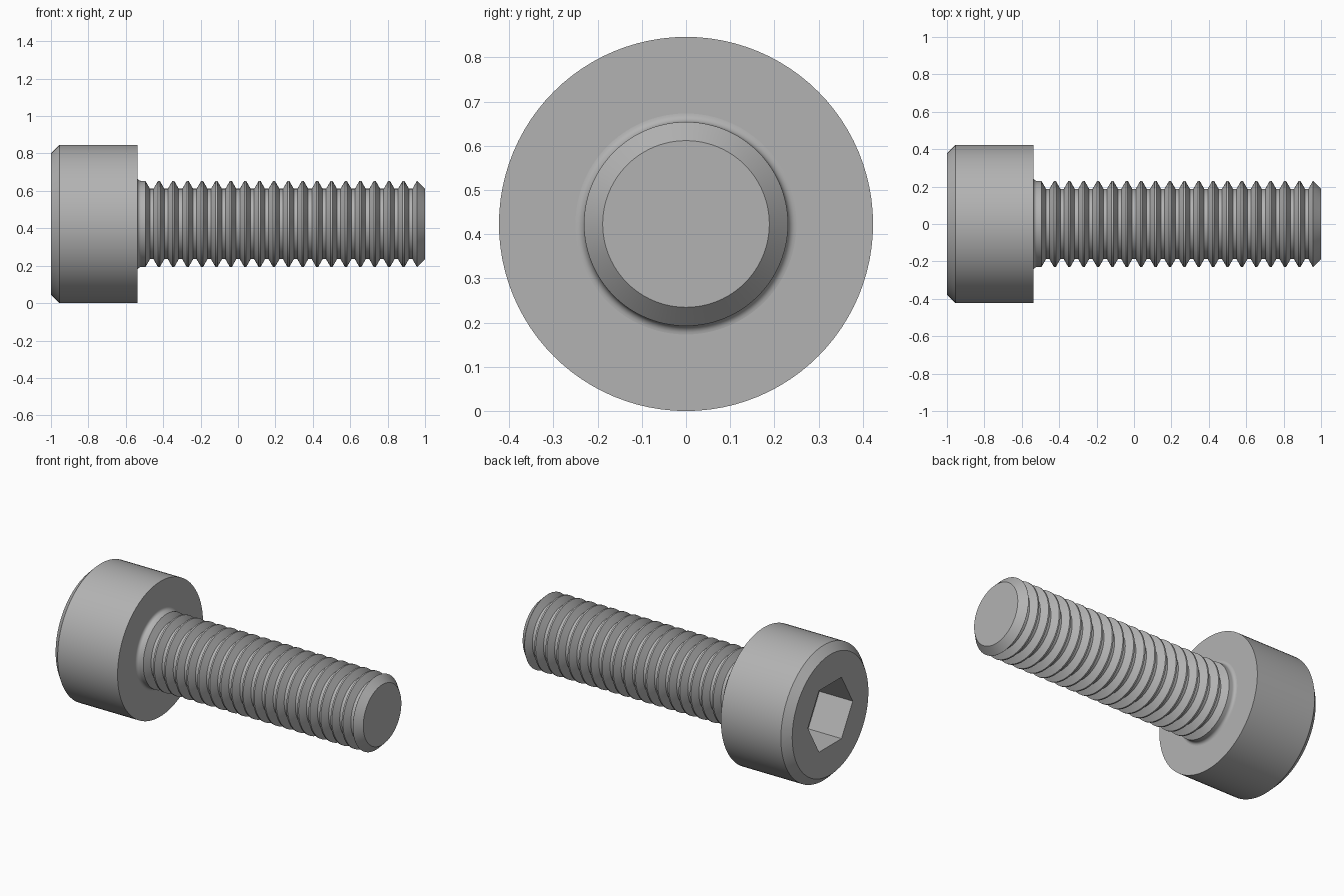
import bpy
import bmesh
from math import cos, sin, pi, radians

SEGMENTS = 96
MM = 2 / 26                     # one millimetre in model units
HEAD_R, SHAFT_R = 5.5 * MM, 3 * MM
HEAD_END = -1 + 6 * MM          # underside of the head
CHAMFER, FILLET = 0.6 * MM, 0.25 * MM
PITCH, DEPTH, GROOVES = MM, 0.55 * MM, 19

if "Cube" in bpy.data.objects:
    bpy.data.objects.remove(bpy.data.objects["Cube"])

steel = bpy.data.materials.new("grey steel")
steel.use_nodes = True
grey = (0.45, 0.45, 0.45, 1)
steel.diffuse_color = grey
steel.node_tree.nodes["Principled BSDF"].inputs["Base Color"].default_value = grey


def round_radius(r, angle):
    return r


def hex_radius(apothem, angle):
    """Distance from the axis to a hexagon with corners on the y axis."""
    return apothem / cos(angle % (pi / 3) - pi / 6)


def lathe(name, rings, cap_start=False, cap_end=False):
    """Skin rings of (x, radius, shape) along the x axis."""
    bm = bmesh.new()
    loops = []
    for x, r, shape in rings:
        loop = []
        for i in range(SEGMENTS):
            a = 2 * pi * i / SEGMENTS
            d = shape(r, a)
            loop.append(bm.verts.new((x, d * cos(a), HEAD_R + d * sin(a))))
        loops.append(loop)
    for low, high in zip(loops, loops[1:]):
        for i in range(SEGMENTS):
            j = (i + 1) % SEGMENTS
            bm.faces.new((low[j], low[i], high[i], high[j]))
    if cap_start:
        bm.faces.new(loops[0])
    if cap_end:
        bm.faces.new(loops[-1][::-1])
    # Rings run from the head towards +x, so turn the skin outwards
    bmesh.ops.reverse_faces(bm, faces=bm.faces)
    mesh = bpy.data.meshes.new(name)
    bm.to_mesh(mesh)
    bm.free()
    mesh.materials.append(steel)
    mesh.shade_smooth()
    mesh.set_sharp_from_angle(angle=radians(25))
    obj = bpy.data.objects.new(name, mesh)
    bpy.context.collection.objects.link(obj)
    return obj


# Head: socket floor and walls, end face, chamfer, side, underside
socket = 2.5 * MM
lathe("socket_head", [
    (-1 + 3 * MM, socket, hex_radius),
    (-1, socket, hex_radius),
    (-1, HEAD_R - CHAMFER, round_radius),
    (-1 + CHAMFER, HEAD_R, round_radius),
    (HEAD_END, HEAD_R, round_radius),
    (HEAD_END, SHAFT_R + FILLET, round_radius),
], cap_start=True)

# Shaft: fillet under the head, ring grooves, chamfered tip
profile = []
for i in range(7):
    a = pi / 2 * i / 6
    profile.append((HEAD_END + FILLET * (1 - cos(a)), SHAFT_R + FILLET * (1 - sin(a))))
start = -0.495
flank, root = PITCH * 5 / 16, PITCH / 4
for k in range(GROOVES):
    x = start + k * PITCH
    profile += [
        (x, SHAFT_R),
        (x + flank, SHAFT_R - DEPTH),
        (x + flank + root, SHAFT_R - DEPTH),
        (x + 2 * flank + root, SHAFT_R),
    ]
profile += [(1 - DEPTH, SHAFT_R), (1, SHAFT_R - DEPTH)]
lathe("threaded_shaft", [(x, r, round_radius) for x, r in profile], cap_end=True)
